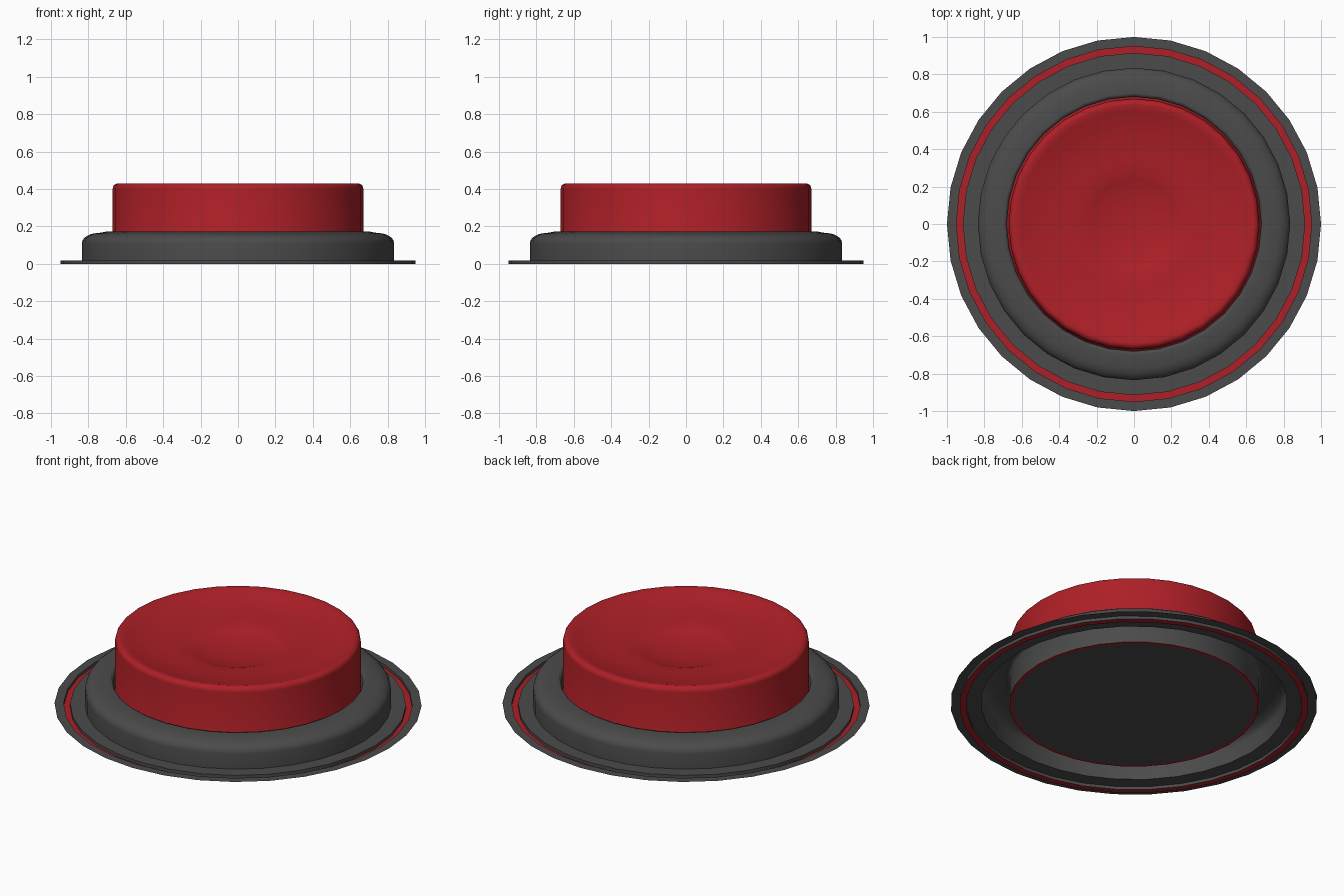
import bpy, bmesh, math

if "Cube" in bpy.data.objects:
    bpy.data.objects.remove(bpy.data.objects["Cube"])

SIDES = 32


def material(name, rgb):
    m = bpy.data.materials.new(name)
    m.diffuse_color = (*rgb, 1)
    m.use_nodes = True
    m.node_tree.nodes["Principled BSDF"].inputs["Base Color"].default_value = m.diffuse_color
    return m


RED = material("red", (0.42, 0.014, 0.02))
DARK = material("dark_grey", (0.07, 0.07, 0.07))


def lathe(name, profile, mat, angle=35):
    """Revolve an (r, z) profile about the z axis; r = 0 becomes a pole."""
    bm = bmesh.new()
    rings = []
    for r, z in profile:
        if r == 0:
            rings.append([bm.verts.new((0, 0, z))] * SIDES)
        else:
            rings.append([bm.verts.new((r * math.cos(a), r * math.sin(a), z))
                          for a in (math.tau * i / SIDES for i in range(SIDES))])
    for lo, hi in zip(rings, rings[1:]):
        for i in range(SIDES):
            j = (i + 1) % SIDES
            quad = [lo[i], lo[j], hi[j], hi[i]]
            bm.faces.new(list(dict.fromkeys(quad)))
    mesh = bpy.data.meshes.new(name)
    bm.to_mesh(mesh)
    bm.free()
    mesh.materials.append(mat)
    ob = bpy.data.objects.new(name, mesh)
    bpy.context.collection.objects.link(ob)
    bpy.context.view_layer.objects.active = ob
    ob.select_set(True)
    bpy.ops.object.shade_smooth_by_angle(angle=math.radians(angle))
    ob.select_set(False)
    return ob


def arc(cr, cz, rx, rz, a0, a1, n):
    return [(cr + rx * math.cos(math.radians(a0 + (a1 - a0) * i / n)),
             cz + rz * math.sin(math.radians(a0 + (a1 - a0) * i / n)))
            for i in range(n + 1)]


# Thin outer rim of the mounting plate, with the outer wall of its groove
lathe("outer_rim", [(1.0, 0.018), (0.95, 0.018), (0.95, 0)][::-1][::-1], DARK)

# Red stripe in the bottom of the groove
lathe("red_stripe", [(0.95, 0), (0.915, 0)], RED)

# Flange, rounded hollow housing and the wall of the button well
housing = [(0.915, 0), (0.915, 0.018), (0.835, 0.018)]
housing += arc(0.745, 0.11, 0.09, 0.055, 0, 90, 6)
housing += [(0.70, 0.173), (0.688, 0.17), (0.68, 0.155), (0.68, 0.012)]
lathe("housing", housing, DARK, 50)

# Red button cap with a rounded edge, dished top and central finger dimple
cap = [(0.662, 0.01), (0.68, 0.01), (0.67, 0.03)]
cap += arc(0.64, 0.40, 0.03, 0.03, 0, 90, 5)
cap += [(0.61, 0.422), (0.55, 0.402), (0.45, 0.383), (0.35, 0.372), (0.27, 0.367),
        (0.24, 0.357), (0.17, 0.342), (0.09, 0.334), (0, 0.332)]
lathe("button_cap", cap, RED, 50)

# Dark disc closing the underside of the button
lathe("bottom_disc", [(0, 0.01), (0.664, 0.01)], DARK)
